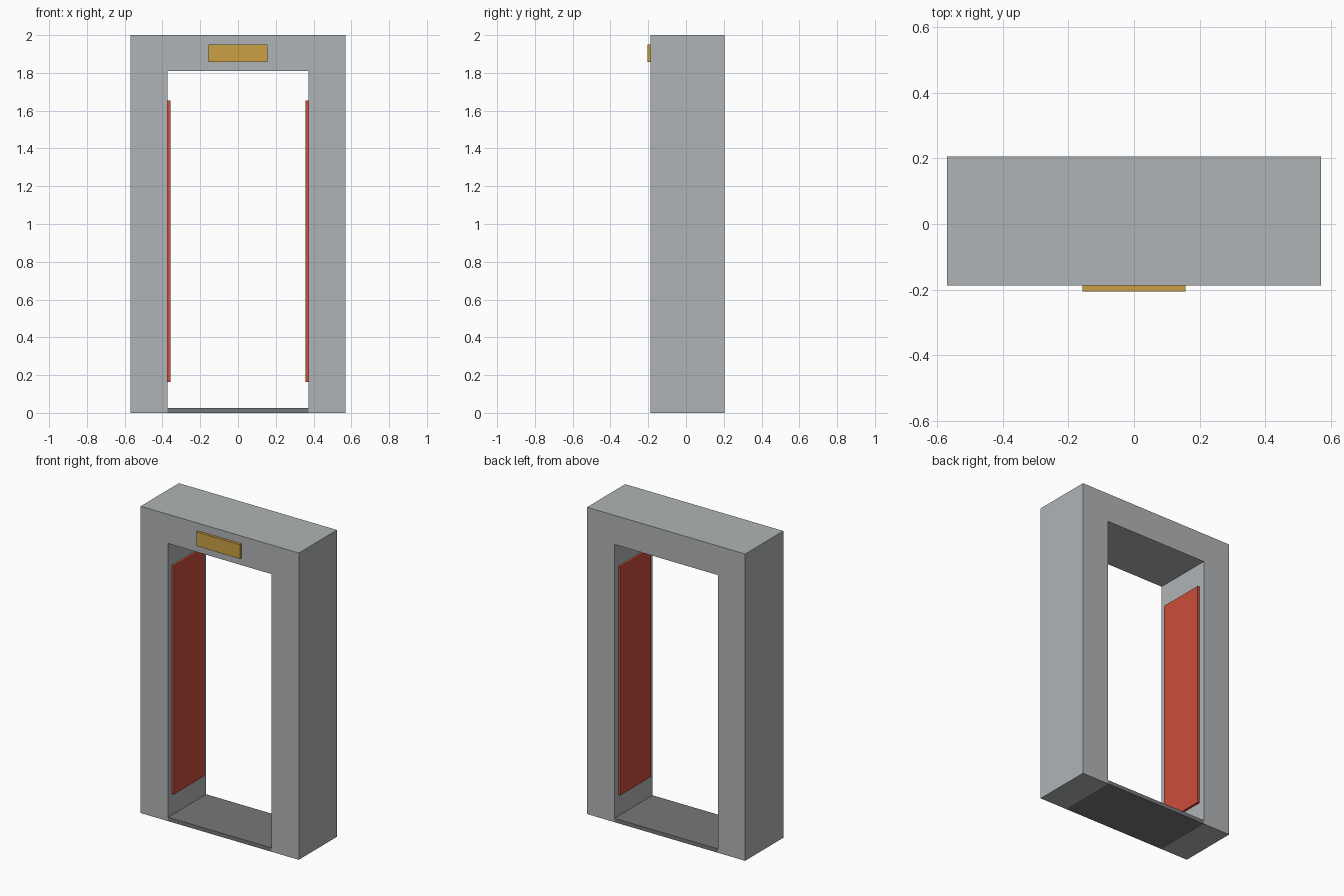
import bpy
import bmesh

if "Cube" in bpy.data.objects:
    bpy.data.objects.remove(bpy.data.objects["Cube"])


def material(name, rgb):
    """Flat colour given as 0-255 sRGB, stored as linear."""
    mat = bpy.data.materials.new(name)
    lin = [((c / 255 + 0.055) / 1.055) ** 2.4 for c in rgb]
    mat.diffuse_color = (*lin, 1.0)
    mat.use_nodes = True
    mat.node_tree.nodes["Principled BSDF"].inputs["Base Color"].default_value = mat.diffuse_color
    return mat


def finish(name, bm, mat):
    bmesh.ops.recalc_face_normals(bm, faces=bm.faces)
    mesh = bpy.data.meshes.new(name)
    bm.to_mesh(mesh)
    bm.free()
    mesh.materials.append(mat)
    obj = bpy.data.objects.new(name, mesh)
    bpy.context.collection.objects.link(obj)
    return obj


def extrude_profile(name, points, y0, y1, mat):
    """Extrude an x-z outline from y0 to y1."""
    bm = bmesh.new()
    face = bm.faces.new([bm.verts.new((x, y0, z)) for x, z in points])
    new = bmesh.ops.extrude_face_region(bm, geom=[face], use_keep_orig=True)["geom"]
    verts = [v for v in new if isinstance(v, bmesh.types.BMVert)]
    bmesh.ops.translate(bm, verts=verts, vec=(0, y1 - y0, 0))
    return finish(name, bm, mat)


def box(name, x0, x1, y0, y1, z0, z1, mat):
    outline = [(x0, z0), (x1, z0), (x1, z1), (x0, z1)]
    return extrude_profile(name, outline, y0, y1, mat)


light_grey = material("light grey metal", (176, 180, 182))
dark_grey = material("dark grey floor", (119, 120, 123))
red = material("red panel", (204, 78, 59))
gold = material("gold sign", (202, 160, 68))

OUT, IN = 0.57, 0.373          # half widths of frame and opening
FRONT, BACK = -0.188, 0.205    # frame depth
TOP, LINTEL = 2.0, 1.81

# Gate frame: two posts and a lintel in one piece
extrude_profile("gate_frame", [
    (-OUT, 0), (-IN, 0), (-IN, LINTEL), (IN, LINTEL),
    (IN, 0), (OUT, 0), (OUT, TOP), (-OUT, TOP)], FRONT, BACK, light_grey)

# Threshold plate between the posts
box("threshold", -IN, IN, FRONT, BACK, 0, 0.025, dark_grey)

# Inner side panels
for side, label in ((-1, "left"), (1, "right")):
    xs = sorted((side * 0.358, side * IN))
    box(label + "_panel", *xs, -0.149, 0.165, 0.163, 1.653, red)

# Sign plate on the lintel
box("sign_plate", -0.157, 0.157, -0.205, FRONT, 1.858, 1.95, gold)
